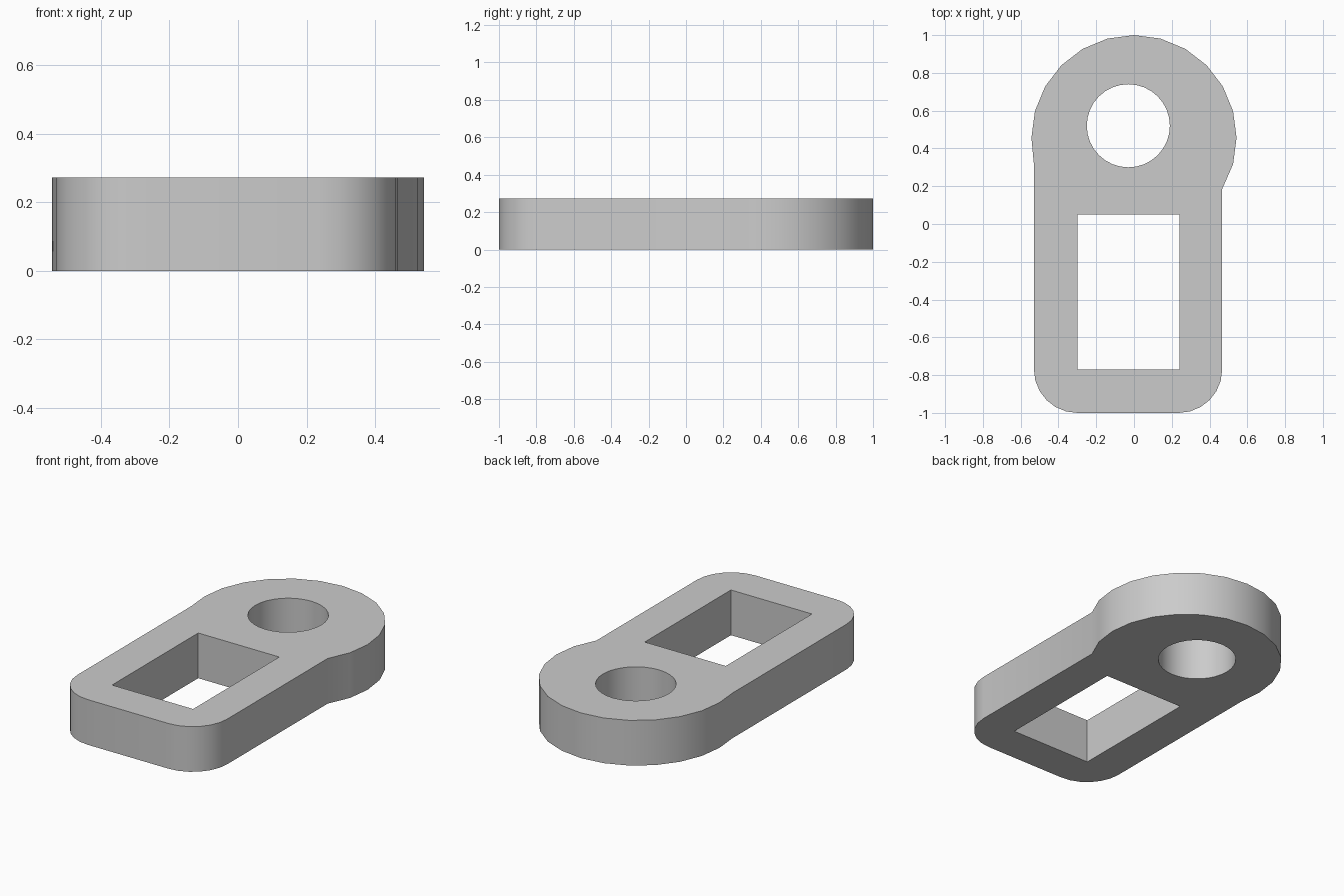
import bpy, bmesh, math
from mathutils import Vector

if "Cube" in bpy.data.objects:
    bpy.data.objects.remove(bpy.data.objects["Cube"])

HEIGHT = 0.272


def arc(cx, cy, r, start, end, steps):
    """Points along an arc, angles in degrees."""
    angles = [math.radians(start + (end - start) * i / steps) for i in range(steps + 1)]
    return [(cx + r * math.cos(a), cy + r * math.sin(a)) for a in angles]


# Outer outline: rounded head, then straight sides with rounded front corners
LEFT, RIGHT, CORNER = -0.53, 0.467, 0.23
outline = arc(0, 0.457, 0.543, -30, 195, 15)
outline[-1] = (LEFT, outline[-1][1])
outline[0] = (RIGHT, outline[0][1])
outline += arc(LEFT + CORNER, -1 + CORNER, CORNER, 180, 270, 6)
outline += arc(RIGHT - CORNER, -1 + CORNER, CORNER, 270, 360, 6)

# Through openings: round hole and rectangular slot
round_hole = arc(-0.03, 0.52, 0.22, 0, 360, 32)[:-1]
slot = [(-0.30, -0.77), (0.24, -0.77), (0.24, 0.05), (-0.30, 0.05)]

# Fill the profile and extrude it to a plate
bm = bmesh.new()
for loop in (outline, round_hole, slot):
    verts = [bm.verts.new((x, y, 0)) for x, y in loop]
    for i, v in enumerate(verts):
        bm.edges.new((v, verts[(i + 1) % len(verts)]))
bmesh.ops.triangle_fill(bm, use_beauty=True, use_dissolve=False, edges=bm.edges[:],
                        normal=Vector((0, 0, 1)))
ext = bmesh.ops.extrude_face_region(bm, geom=bm.faces[:], use_keep_orig=True)
top = [g for g in ext["geom"] if isinstance(g, bmesh.types.BMVert)]
bmesh.ops.translate(bm, verts=top, vec=(0, 0, HEIGHT))
bmesh.ops.recalc_face_normals(bm, faces=bm.faces[:])

mesh = bpy.data.meshes.new("link_plate")
bm.to_mesh(mesh)
bm.free()
plate = bpy.data.objects.new("link_plate", mesh)
bpy.context.collection.objects.link(plate)

# Plain grey colour
grey = bpy.data.materials.new("plain_grey")
grey.diffuse_color = (0.6, 0.6, 0.6, 1)
grey.use_nodes = True
grey.node_tree.nodes["Principled BSDF"].inputs["Base Color"].default_value = grey.diffuse_color
mesh.materials.append(grey)

# Smooth round walls, sharp rims
bpy.context.view_layer.objects.active = plate
plate.select_set(True)
bpy.ops.object.shade_smooth_by_angle(angle=math.radians(30))
